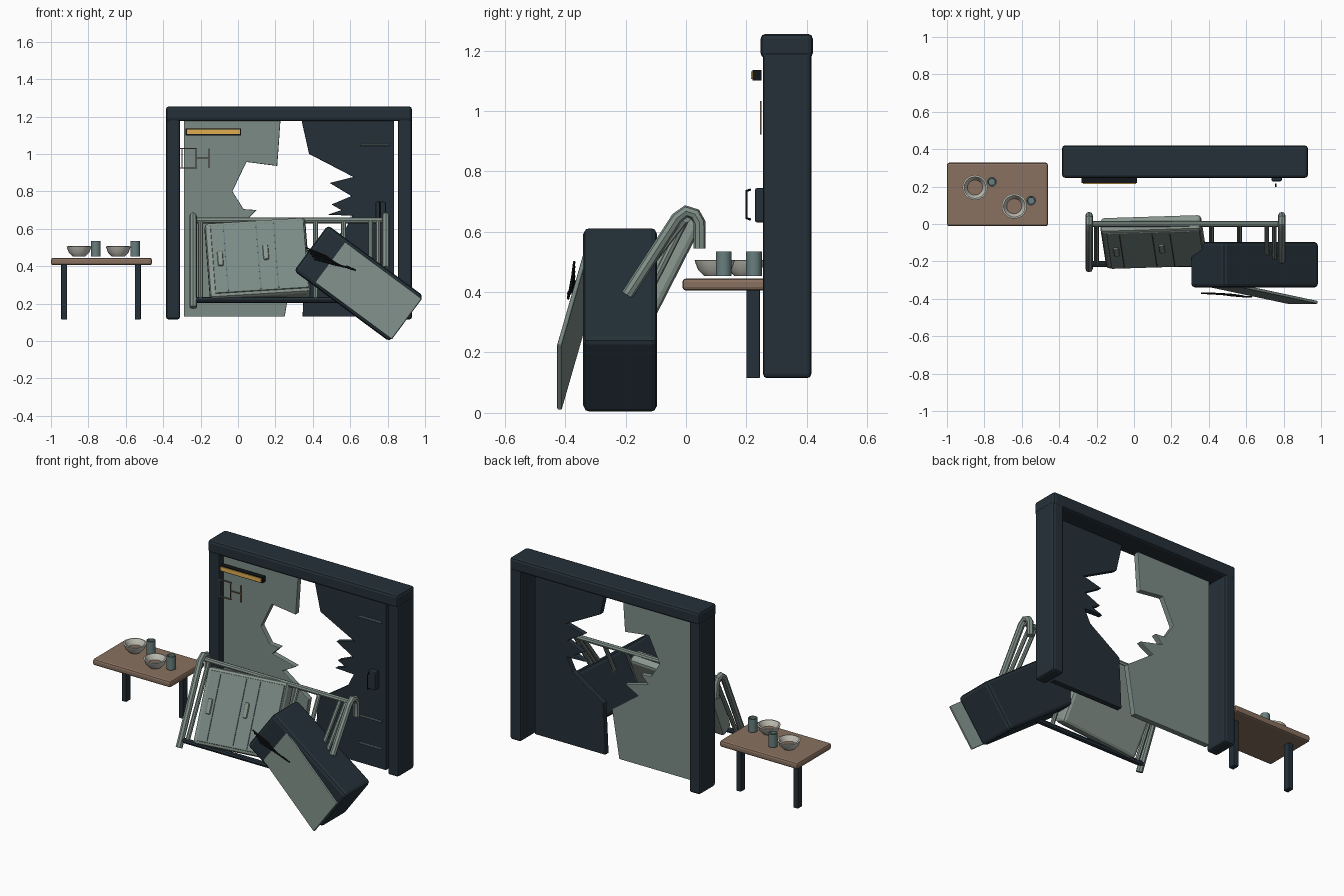
import bpy, bmesh, math
from mathutils import Matrix, Vector, Euler

if "Cube" in bpy.data.objects:
    bpy.data.objects.remove(bpy.data.objects["Cube"])


def material(name, r, g, b):
    m = bpy.data.materials.new(name)
    m.use_nodes = True
    m.diffuse_color = (r, g, b, 1)
    m.node_tree.nodes["Principled BSDF"].inputs["Base Color"].default_value = (r, g, b, 1)
    return m


NAVY = material("dark navy", .018, .03, .04)
SAGE = material("grey green", .20, .26, .235)
PAD = material("pale grey green", .25, .31, .275)
TUBE = material("tube grey green", .22, .28, .25)
WOOD = material("brown wood", .25, .165, .115)
CREAM = material("off white", .55, .54, .48)
TEAL = material("cup teal grey", .14, .21, .21)
AMBER = material("amber", .75, .42, .08)
BLACK = material("black", .006, .008, .01)


def finish(name, bm, mat, matrix=Matrix(), bevel=0):
    bmesh.ops.recalc_face_normals(bm, faces=bm.faces)
    me = bpy.data.meshes.new(name)
    bm.to_mesh(me)
    bm.free()
    me.materials.append(mat)
    ob = bpy.data.objects.new(name, me)
    ob.matrix_world = matrix
    bpy.context.collection.objects.link(ob)
    if bevel:
        mod = ob.modifiers.new("edge", "BEVEL")
        mod.width, mod.segments = bevel, 2
    return ob


def pose(loc, *angles):
    return Matrix.Translation(loc) @ Euler([math.radians(a) for a in angles]).to_matrix().to_4x4()


def box(name, size, loc, mat, bevel=0, base=Matrix()):
    bm = bmesh.new()
    bmesh.ops.create_cube(bm, size=1, matrix=Matrix.Diagonal((*size, 1)))
    return finish(name, bm, mat, base @ Matrix.Translation(loc), bevel)


def span(name, x, y, z, mat, bevel=0):
    """Box given by its limits on each axis."""
    return box(name, [b - a for a, b in (x, y, z)], [(a + b) / 2 for a, b in (x, y, z)], mat, bevel)


def smooth(ob):
    bpy.ops.object.select_all(action="DESELECT")
    ob.select_set(True)
    bpy.context.view_layer.objects.active = ob
    bpy.ops.object.shade_smooth_by_angle(angle=math.radians(40))


def tube(name, points, radius, mat):
    cu = bpy.data.curves.new(name, "CURVE")
    cu.dimensions, cu.bevel_depth, cu.bevel_resolution = "3D", radius, 2
    cu.use_fill_caps = True
    sp = cu.splines.new("POLY")
    sp.points.add(len(points) - 1)
    for p, co in zip(sp.points, points):
        p.co = (*co, 1)
    cu.materials.append(mat)
    ob = bpy.data.objects.new(name, cu)
    bpy.context.collection.objects.link(ob)
    bpy.ops.object.select_all(action="DESELECT")
    ob.select_set(True)
    bpy.context.view_layer.objects.active = ob
    bpy.ops.object.convert(target="MESH")
    smooth(bpy.context.object)


def plate(name, outline, front, back, mat, bevel=0):
    """Upright sheet extruded from an x-z outline."""
    bm = bmesh.new()
    face = bm.faces.new([bm.verts.new((x, front, z)) for x, z in outline])
    out = bmesh.ops.extrude_face_region(bm, geom=[face])["geom"]
    bmesh.ops.translate(bm, vec=(0, back - front, 0), verts=[g for g in out if isinstance(g, bmesh.types.BMVert)])
    return finish(name, bm, mat, bevel=bevel)


def lathe(name, profile, loc, mat):
    bm = bmesh.new()
    verts = [bm.verts.new((r, 0, z)) for r, z in profile]
    edges = [bm.edges.new(pair) for pair in zip(verts, verts[1:])]
    bmesh.ops.spin(bm, geom=verts + edges, axis=(0, 0, 1), cent=(0, 0, 0), steps=20, angle=math.tau)
    bmesh.ops.remove_doubles(bm, verts=bm.verts, dist=.0005)
    smooth(finish(name, bm, mat, Matrix.Translation(loc)))


# Door frame
span("frame_post_right", (-.385, -.31), (.255, .415), (.115, 1.2), NAVY, .014)
span("frame_post_left", (.855, .93), (.255, .415), (.115, 1.2), NAVY, .014)
span("frame_lintel", (-.385, .93), (.247, .42), (1.175, 1.255), NAVY, .016)

# Two broken door leaves
plate("door_leaf_pale", [(-.29, .13), (.25, .13), (.3, .43), (.12, .56), (.21, .61), (.05, .65), (.1, .7),
                         (.03, .705), (-.03, .8), (.045, .957), (.21, .936), (.227, 1.178), (-.29, 1.178)],
      .27, .305, SAGE, .004)
plate("door_leaf_dark", [(.835, .13), (.345, .13), (.36, .45), (.57, .59), (.61, .67), (.48, .675), (.553, .7),
                         (.5, .73), (.607, .775), (.49, .845), (.617, .877), (.38, 1), (.34, 1.178), (.835, 1.178)],
      .27, .305, NAVY, .004)

# Door fittings
for z in (.26, .43, 1.05):
    tube("door_bar", [(.655, .262, z), (.81, .262, z)], .007, TEAL)
span("latch_box", (.735, .79), (.228, .27), (.63, .745), NAVY, .008)
tube("latch_handle", [(.757, .215, .64), (.757, .2, .645), (.757, .2, .735), (.757, .215, .74)], .004, BLACK)
span("lamp_case", (-.28, .015), (.22, .25), (1.1, 1.135), BLACK)
span("lamp_strip", (-.273, .01), (.215, .222), (1.106, 1.13), AMBER)

# Thin outline of a torn notice
for z in (.925, 1.03):
    span("notice_edge", (-.31, -.22), (.245, .25), (z - .003, z + .003), WOOD)
for x in (-.3, -.225, -.155):
    span("notice_side", (x - .003, x + .003), (.245, .25), (.925, 1.03), WOOD)
span("notice_fold", (-.225, -.155), (.245, .25), (.975, .981), WOOD)

# Table with bowls and cups
span("table_top", (-1, -.46), (-.012, .328), (.405, .445), WOOD, .012)
for x in (-.93, -.535):
    span("table_leg", (x - .016, x + .016), (.2, .245), (.115, .41), NAVY, .004)
for x, y in ((-.85, .195), (-.64, .095)):
    lathe("bowl", [(0, 0), (.035, 0), (.055, .02), (.067, .052), (.058, .054), (.043, .03), (.04, .02)],
          (x, y, .453), CREAM)
    lathe("bowl_filling", [(0, .022), (.043, .022)], (x, y, .453), WOOD)
    lathe("cup", [(0, 0), (.026, 0), (.026, .082), (.02, .082), (.018, .07), (0, .07)],
          (x + .09, y + .03, .453), TEAL)

# Overturned bed frame
for name, x, foot in (("bed_hoop_right", -.24, (-.24, .18)), ("bed_hoop_left", .79, (-.195, .39))):
    top = [(-.03, .645), (0, .668), (.03, .658), (.045, .63), (.045, .545)]
    tube(name, [(x, y, z) for y, z in [foot] + top], .02, TUBE)
tube("bed_top_rail", [(-.24, 0, .645), (.79, 0, .645)], .016, TUBE)
tube("bed_low_rail", [(-.24, -.215, .22), (.62, -.215, .22)], .016, NAVY)
for x in (-.2, .415, .565):
    tube("bed_slat", [(x, 0, .645), (x, -.215, .22)], .013, TUBE)
for x in (.71, .75):
    tube("bed_strut", [(x, 0, .645), (x, -.19, .4)], .012, TUBE)

# Mattress pad with seams and pulls
pad = pose((.105, -.095, .43), 63, 0, 0) @ pose((0, 0, 0), 0, 0, 4)
box("mattress", (.54, .45, .09), (0, 0, 0), PAD, .02, pad)
box("mattress_face", (.5, .41, .012), (.01, 0, .046), SAGE, .005, pad)
for x in (-.17, .005, .1):
    box("mattress_seam", (.006, .39, .008), (x, 0, .052), TEAL, 0, pad)
for x, y in ((-.2, 0), (.045, .02)):
    box("mattress_pull", (.03, .09, .02), (x, y, .052), PAD, .008, pad)

# Toppled cabinet with its door ajar
cabinet = pose((.645, -.218, .308), 0, 36.5, 0)
box("cabinet_body", (.635, .245, .305), (0, 0, 0), NAVY, .02, cabinet)
box("cabinet_door", (.61, .016, .27), (0, 0, 0), SAGE, .005, cabinet @ pose((.02, -.15, 0), 0, 0, -9.7))

# Loose dark splinters in front of the cabinet
for i in range(5):
    s = i * .012
    tube("splinter", [(.36 + s, -.37, .5 - s * 1.3), (.47 + s, -.376, .455 - s), (.53 + s, -.384, .41 - s / 3),
                      (.63 - s, -.39, .378 + s / 2)], .004, BLACK)
